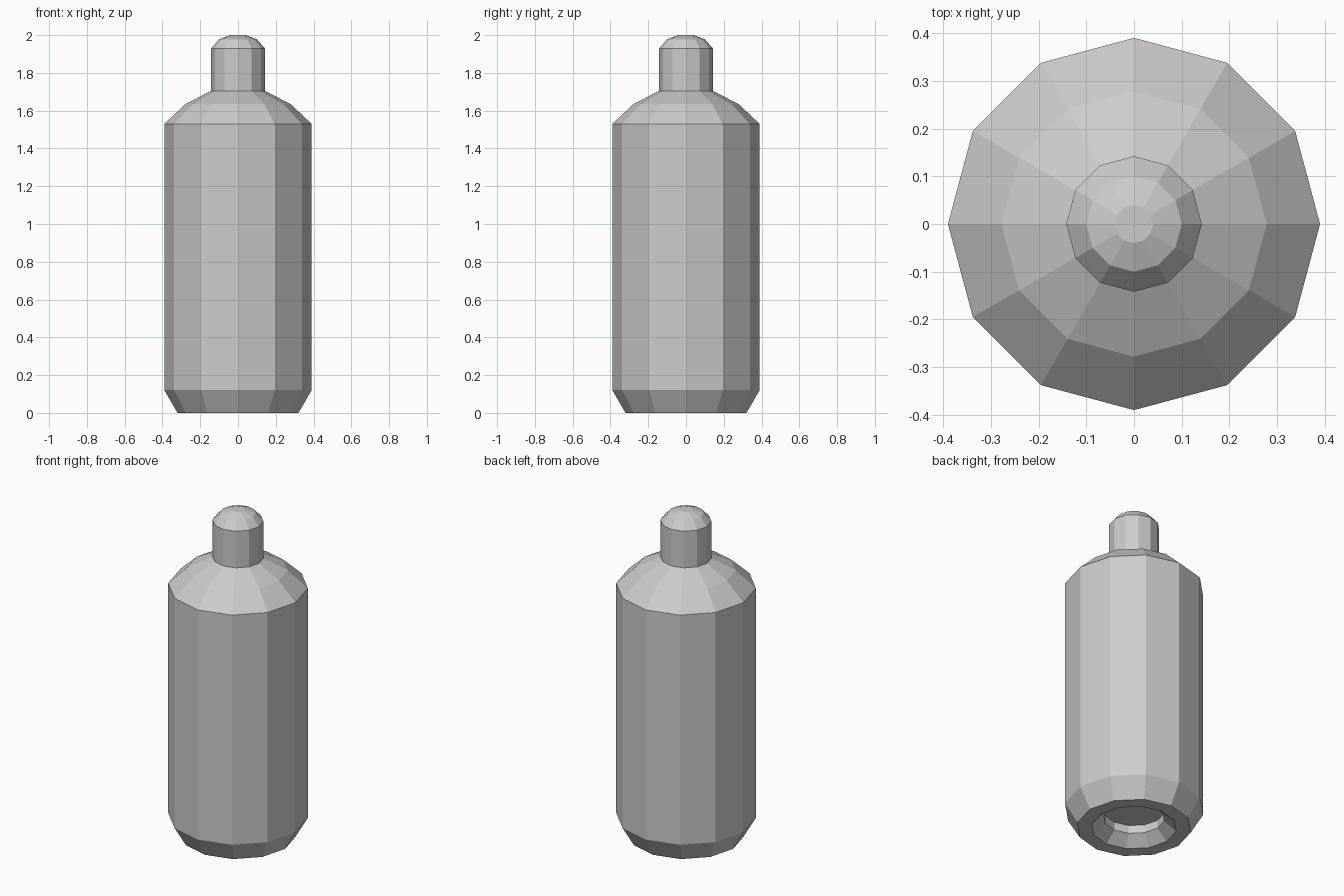
import bpy, bmesh
from math import cos, sin, pi

if "Cube" in bpy.data.objects:
    bpy.data.objects.remove(bpy.data.objects["Cube"])

SIDES = 12


def lathe(name, profile):
    """Revolve (radius, z) points around z with flat capped ends."""
    bm = bmesh.new()
    rings = [[bm.verts.new((r * cos(2 * pi * i / SIDES), r * sin(2 * pi * i / SIDES), z))
              for i in range(SIDES)] for r, z in profile]
    for a, b in zip(rings, rings[1:]):
        for i in range(SIDES):
            j = (i + 1) % SIDES
            bm.faces.new((a[i], a[j], b[j], b[i]))
    bm.faces.new(rings[0])
    bm.faces.new(rings[-1])
    bmesh.ops.recalc_face_normals(bm, faces=bm.faces)
    mesh = bpy.data.meshes.new(name)
    bm.to_mesh(mesh)
    bm.free()
    obj = bpy.data.objects.new(name, mesh)
    bpy.context.collection.objects.link(obj)
    return obj


# One continuous shell, from the recess underneath to the domed cap
lathe("gas_cylinder", [
    (0.17, 0.11), (0.17, 0.06), (0.238, 0.0),       # stepped recess in the base
    (0.32, 0.0), (0.39, 0.12),                      # foot ring and bevel
    (0.39, 1.53), (0.278, 1.635), (0.142, 1.705),   # body and shoulder
    (0.142, 1.93), (0.10, 1.978), (0.04, 2.0),      # neck and domed cap
])
